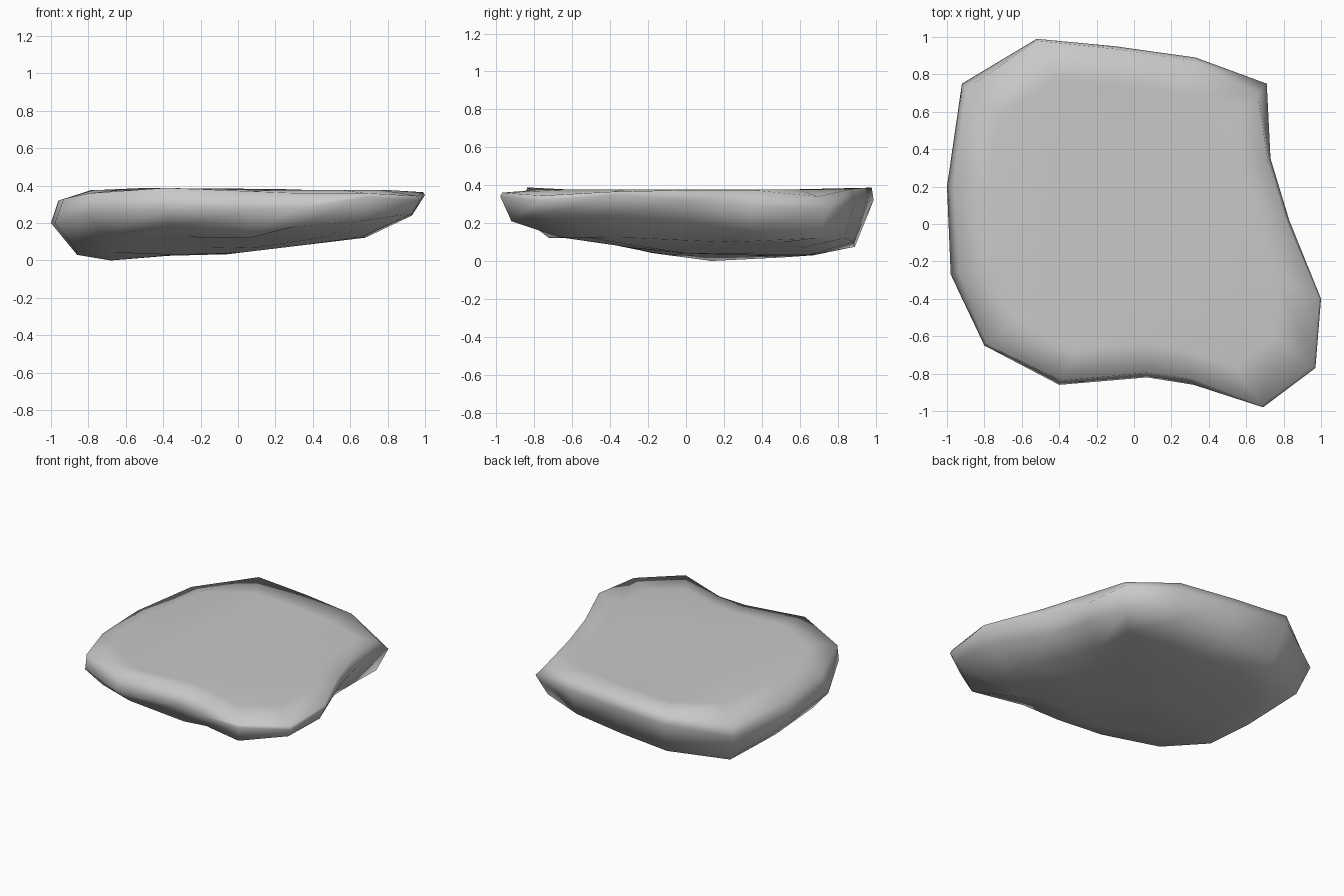
import bpy, bmesh

# Slab outline, clockwise: x, y, height of widest point,
# top edge (scale, height), lower edge (scale, height)
OUTLINE = [
    (-0.52, 0.99, 0.32, 0.99, 0.387, 0.90, 0.075),
    (-0.10, 0.95, 0.31, 0.985, 0.385, 0.93, 0.10),
    (0.33, 0.89, 0.31, 0.98, 0.38, 0.94, 0.12),
    (0.71, 0.75, 0.27, 0.93, 0.34, 0.92, 0.12),
    (0.73, 0.35, 0.29, 0.98, 0.375, 0.97, 0.17),
    (0.83, 0.02, 0.32, 0.98, 0.375, 0.90, 0.20),
    (1.00, -0.40, 0.35, 0.99, 0.365, 0.93, 0.24),
    (0.97, -0.77, 0.32, 0.99, 0.345, 0.96, 0.25),
    (0.69, -0.98, 0.34, 0.99, 0.36, 0.94, 0.21),
    (0.32, -0.86, 0.28, 0.96, 0.36, 0.93, 0.18),
    (0.07, -0.82, 0.27, 0.97, 0.37, 0.88, 0.12),
    (-0.40, -0.86, 0.27, 0.975, 0.388, 0.89, 0.18),
    (-0.80, -0.65, 0.25, 0.99, 0.36, 0.89, 0.135),
    (-0.98, -0.27, 0.20, 0.95, 0.33, 0.89, 0.07),
    (-1.00, 0.20, 0.20, 0.96, 0.32, 0.86, 0.03),
    (-0.92, 0.75, 0.24, 0.97, 0.31, 0.92, 0.035),
]


def belly(x, y):
    """Height of the tilted underside."""
    ramp = 0.03 * min(1, max(0, (x + 0.62) / 0.2))
    z = max(ramp, 0.04 + 0.12 * x, 0.26 * (-y - 0.02), 0.06 * (y - 0.2), 0)
    return min(z, 0.125)


bm = bmesh.new()


def ring(points):
    return [bm.verts.new(p) for p in points]


def bridge(a, b):
    for i in range(len(a)):
        j = (i + 1) % len(a)
        bm.faces.new((a[i], a[j], b[j], b[i]))


def fan(loop, tip):
    v = bm.verts.new(tip)
    for i in range(len(loop)):
        bm.faces.new((loop[i], loop[(i + 1) % len(loop)], v))


# Rings from the flat top, over the rounded rim, to the underside
rings = [ring((x * s, y * s, 0.378) for x, y, *_ in OUTLINE) for s in (0.42, 0.78)]
rings.append(ring((x * st, y * st, zt) for x, y, zw, st, zt, sl, zl in OUTLINE))
rings.append(ring((x, y, zw) for x, y, zw, *_ in OUTLINE))
rings.append(ring((x * sl, y * sl, zl) for x, y, zw, st, zt, sl, zl in OUTLINE))
for s in (0.68, 0.34):
    rings.append(ring((x * s, y * s, belly(x * s, y * s)) for x, y, *_ in OUTLINE))
for a, b in zip(rings, rings[1:]):
    bridge(a, b)
fan(rings[0], (0, 0, 0.378))
fan(rings[-1], (0, 0, belly(0, 0)))

bmesh.ops.recalc_face_normals(bm, faces=bm.faces)
for f in bm.faces:
    f.smooth = True
mesh = bpy.data.meshes.new("stone_slab")
bm.to_mesh(mesh)
bm.free()

# Single stone colour
stone = bpy.data.materials.new("stone grey")
stone.diffuse_color = (0.58, 0.58, 0.58, 1)
mesh.materials.append(stone)
slab = bpy.data.objects.new("stone_slab", mesh)
bpy.context.collection.objects.link(slab)
